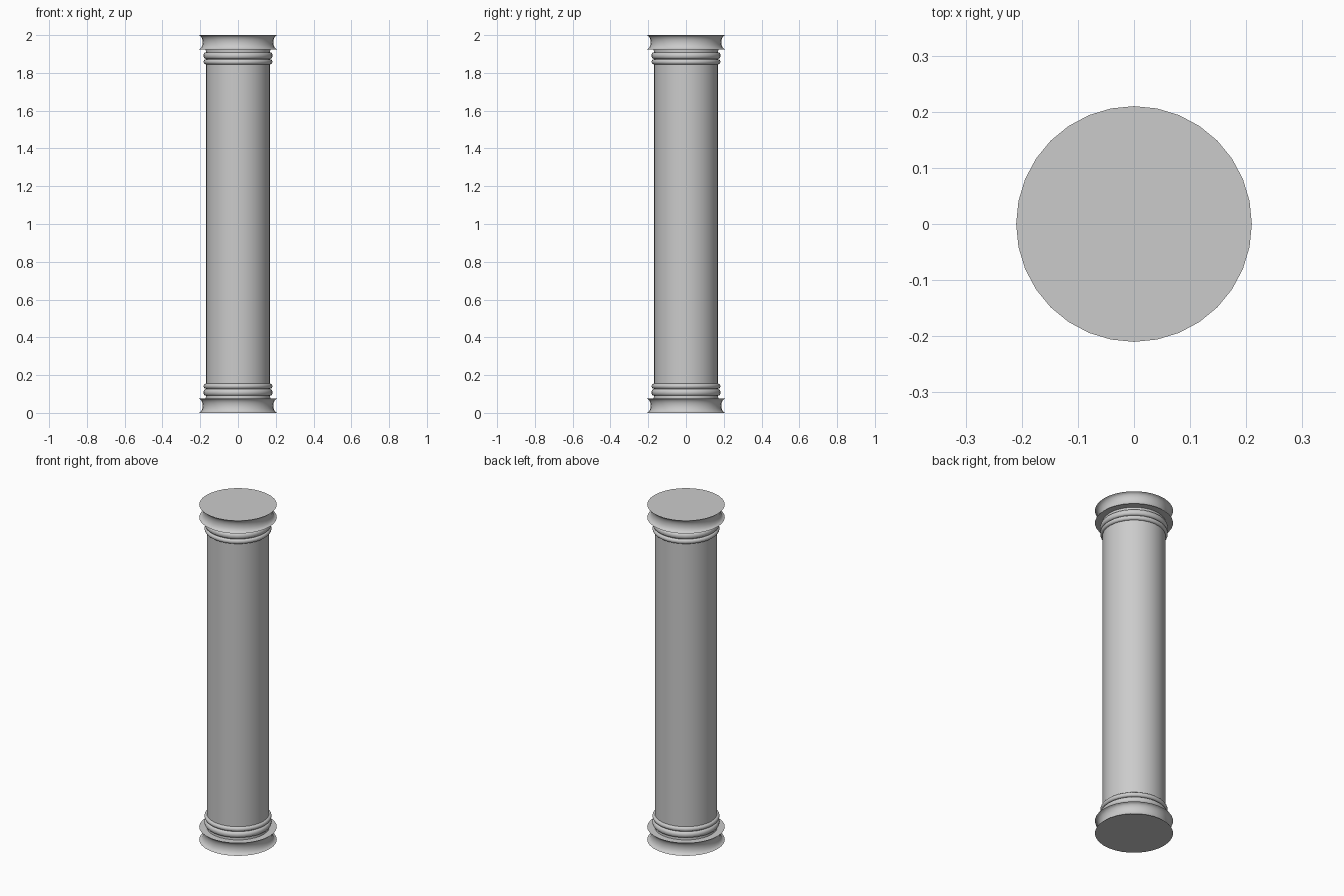
import bpy, bmesh
from math import sin, cos, pi, radians

if "Cube" in bpy.data.objects:
    bpy.data.objects.remove(bpy.data.objects["Cube"])

SIDES = 32
R_SHAFT, R_RIM = 0.169, 0.21
Z_NECK = 0.155  # height where the moulding meets the shaft


def lathe(name, profile, cap_first=False):
    """Revolve (radius, z) points around the z axis."""
    bm = bmesh.new()
    rings = [[bm.verts.new((r * cos(2 * pi * i / SIDES), r * sin(2 * pi * i / SIDES), z))
              for i in range(SIDES)] for r, z in profile]
    for a, b in zip(rings, rings[1:]):
        for i in range(SIDES):
            j = (i + 1) % SIDES
            bm.faces.new((a[i], a[j], b[j], b[i]))
    if cap_first:
        bm.faces.new(rings[0])
    bmesh.ops.recalc_face_normals(bm, faces=bm.faces)
    mesh = bpy.data.meshes.new(name)
    bm.to_mesh(mesh)
    bm.free()
    obj = bpy.data.objects.new(name, mesh)
    bpy.context.collection.objects.link(obj)
    bpy.ops.object.select_all(action='DESELECT')
    obj.select_set(True)
    bpy.context.view_layer.objects.active = obj
    bpy.ops.object.shade_smooth_by_angle(angle=radians(40))
    return obj


def arc(z0, z1, radius, depth, steps=8):
    """Rounded profile: positive depth bulges out, negative cuts in."""
    return [(radius + depth * sin(pi * k / steps),
             (z0 + z1) / 2 - (z1 - z0) / 2 * cos(pi * k / steps))
            for k in range(steps + 1)]


# Moulding: hollow-sided plinth, then two rounded rings
moulding = arc(0.0, 0.076, R_RIM, -0.023)
moulding += [(R_SHAFT + 0.002, 0.077)]
moulding += arc(0.091, 0.126, R_SHAFT + 0.001, 0.013)
moulding += arc(0.128, Z_NECK, R_SHAFT + 0.001, 0.012)
moulding += [(R_SHAFT, Z_NECK)]

# Base and its mirror image, the capital
lathe("base", moulding, cap_first=True)
lathe("capital", [(r, 2 - z) for r, z in moulding], cap_first=True)

# Plain straight shaft
shaft = lathe("shaft", [(R_SHAFT, Z_NECK), (R_SHAFT, 2 - Z_NECK)])
if shaft.data.polygons[0].normal.dot(shaft.data.polygons[0].center) < 0 and \
        shaft.data.polygons[0].normal.xy.dot(shaft.data.polygons[0].center.xy) < 0:
    shaft.data.flip_normals()
